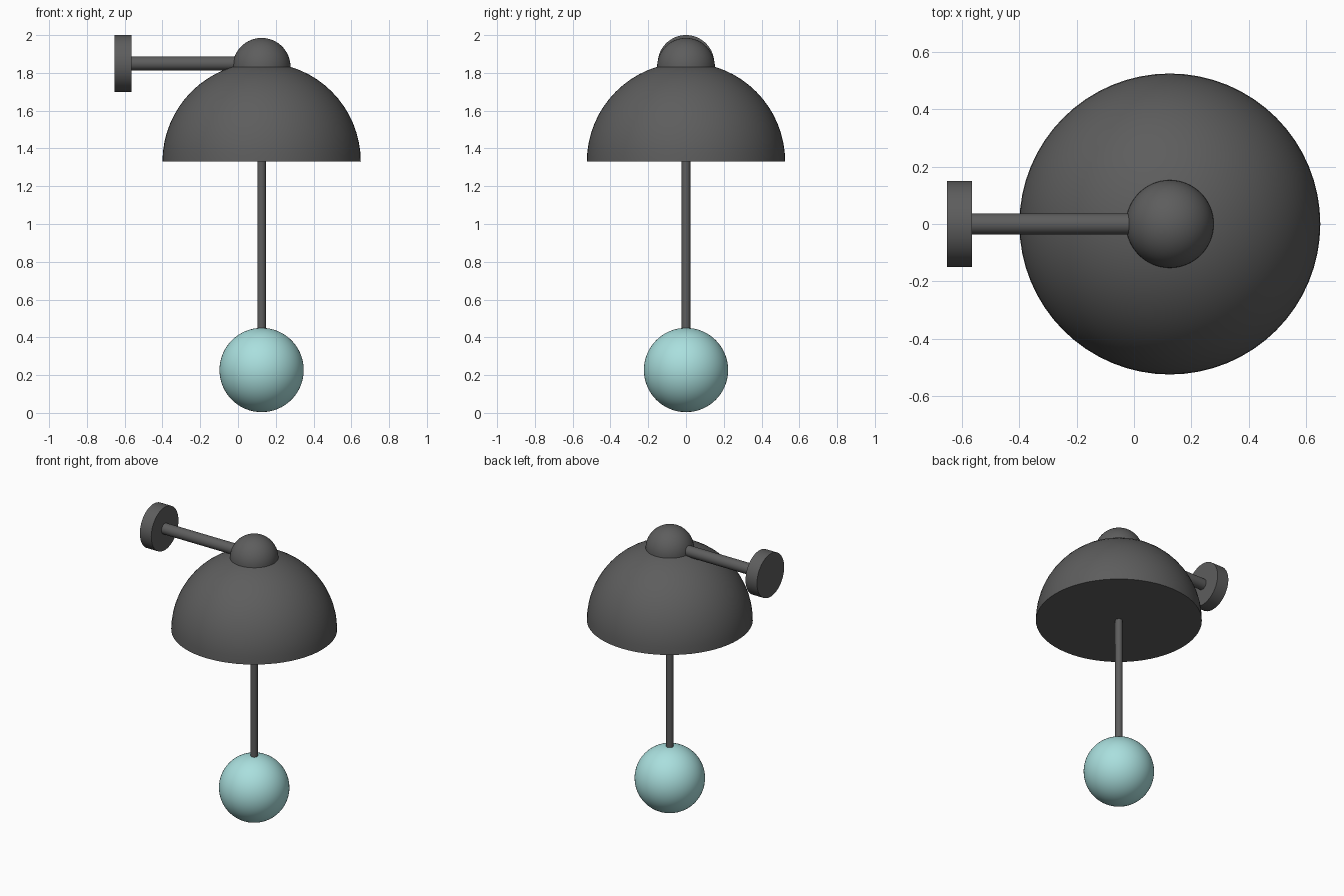
import bpy, bmesh, math

if "Cube" in bpy.data.objects:
    bpy.data.objects.remove(bpy.data.objects["Cube"])

CX = 0.125  # lamp axis


def material(name, rgb):
    m = bpy.data.materials.new(name)
    m.diffuse_color = (*rgb, 1)
    m.use_nodes = True
    m.node_tree.nodes["Principled BSDF"].inputs["Base Color"].default_value = m.diffuse_color
    return m


dark = material("dark_metal", (0.11, 0.11, 0.11))
glass = material("pale_glass", (0.40, 0.74, 0.73))


def finish(name, mat):
    ob = bpy.context.object
    ob.name = ob.data.name = name
    ob.data.materials.append(mat)
    bpy.ops.object.shade_smooth_by_angle(angle=math.radians(35))
    return ob


def rod(name, r, start, length, mat, along_x=False, sides=64):
    x, y, z = start
    rot = (0, math.pi / 2, 0) if along_x else (0, 0, 0)
    loc = (x + length / 2, y, z) if along_x else (x, y, z + length / 2)
    bpy.ops.mesh.primitive_cylinder_add(vertices=sides, radius=r, depth=length,
                                        location=loc, rotation=rot)
    return finish(name, mat)


def ball(name, r, z, mat, half=False):
    bpy.ops.mesh.primitive_uv_sphere_add(segments=64, ring_count=32, radius=r,
                                         location=(CX, 0, z))
    if half:  # keep the upper half and close the flat underside
        me = bpy.context.object.data
        bm = bmesh.new()
        bm.from_mesh(me)
        low = [v for v in bm.verts if v.co.z < -1e-4]
        bmesh.ops.delete(bm, geom=low, context='VERTS')
        bmesh.ops.holes_fill(bm, edges=[e for e in bm.edges if e.is_boundary], sides=0)
        bmesh.ops.recalc_face_normals(bm, faces=bm.faces)
        bm.to_mesh(me)
        bm.free()
    return finish(name, mat)


# wall plate and horizontal arm
rod("wall_plate", 0.15, (-0.653, 0, 1.85), 0.088, dark, along_x=True)
rod("arm", 0.037, (-0.57, 0, 1.85), 0.65, dark, along_x=True)

# dome shade with its cap
ball("shade", 0.525, 1.33, dark, half=True)
ball("cap", 0.153, 1.832, dark, half=True)

# hanging stem and globe
rod("stem", 0.023, (CX, 0, 0.43), 0.95, dark, sides=32)
ball("globe", 0.223, 0.227, glass)
